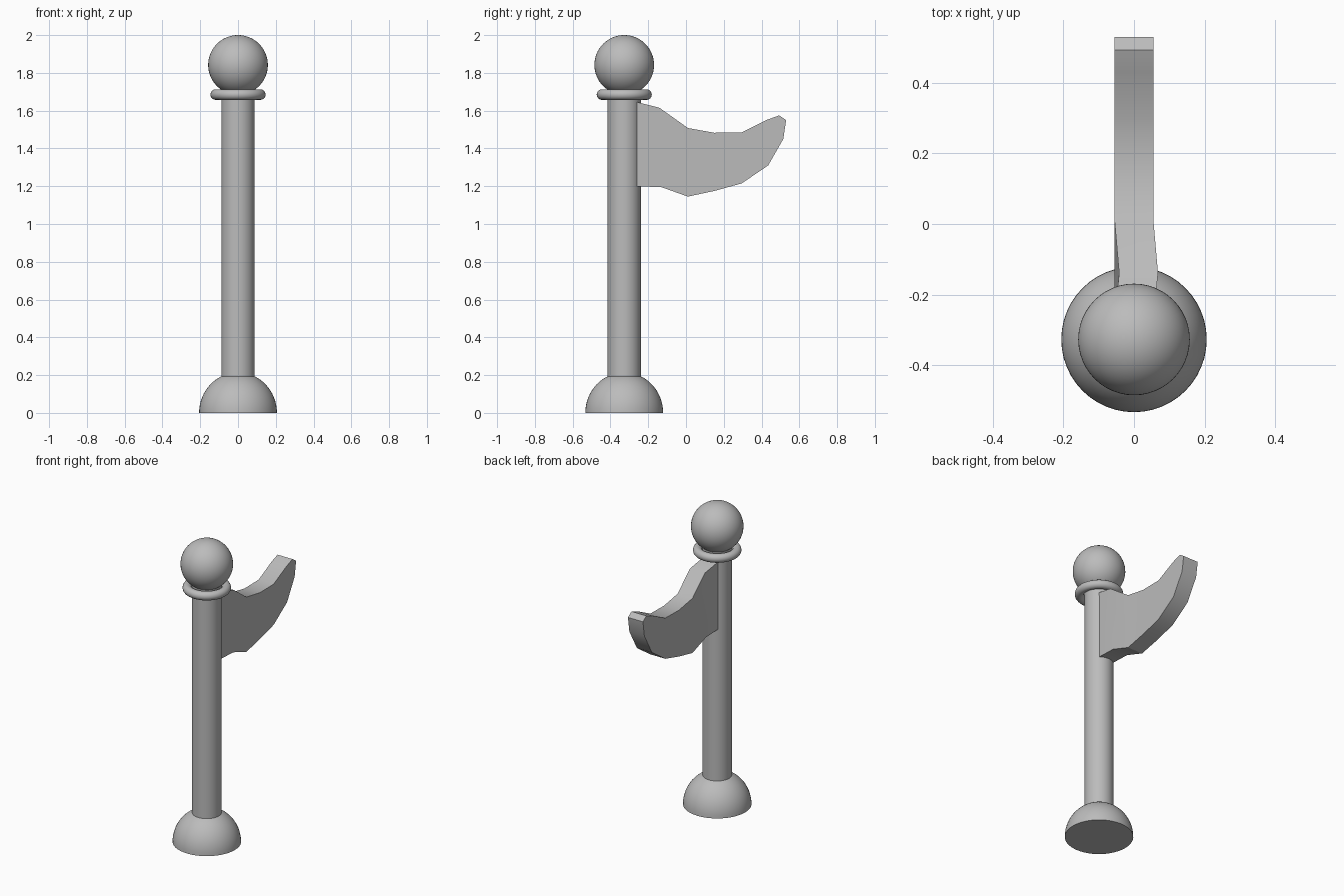
import bpy, bmesh, math

cube = bpy.data.objects.get("Cube")
if cube:
    bpy.data.objects.remove(cube, do_unlink=True)

AXIS_Y = -0.327

grey = bpy.data.materials.new("plain grey")
grey.use_nodes = True
COLOUR = (0.5, 0.5, 0.5, 1)
grey.diffuse_color = COLOUR
grey.node_tree.nodes["Principled BSDF"].inputs["Base Color"].default_value = COLOUR


def finish(obj, name):
    obj.name = obj.data.name = name
    obj.data.materials.append(grey)
    bpy.ops.object.select_all(action="DESELECT")
    obj.select_set(True)
    bpy.context.view_layer.objects.active = obj
    bpy.ops.object.shade_smooth_by_angle(angle=math.radians(30))


def from_bmesh(bm, name):
    bmesh.ops.recalc_face_normals(bm, faces=bm.faces)
    mesh = bpy.data.meshes.new(name)
    bm.to_mesh(mesh)
    bm.free()
    obj = bpy.data.objects.new(name, mesh)
    bpy.context.collection.objects.link(obj)
    finish(obj, name)
    return obj


# Domed base: upper half of a sphere, closed underneath
bm = bmesh.new()
bmesh.ops.create_uvsphere(bm, u_segments=48, v_segments=32, radius=0.206)
cut = bmesh.ops.bisect_plane(bm, geom=bm.verts[:] + bm.edges[:] + bm.faces[:], dist=1e-5,
                             plane_co=(0, 0, 0), plane_no=(0, 0, 1), clear_inner=True)
bmesh.ops.holes_fill(bm, edges=[e for e in bm.edges if e.is_boundary])
bmesh.ops.scale(bm, vec=(1, 1, 1.04), verts=bm.verts)
base = from_bmesh(bm, "domed_base")
base.location.y = AXIS_Y

# Pole
bpy.ops.mesh.primitive_cylinder_add(vertices=48, radius=0.088, depth=1.6,
                                    location=(0, AXIS_Y, 0.95))
finish(bpy.context.object, "pole")

# Collar ring
bpy.ops.mesh.primitive_torus_add(major_segments=48, minor_segments=16, major_radius=0.118,
                                 minor_radius=0.028, location=(0, AXIS_Y, 1.685))
finish(bpy.context.object, "collar_ring")

# Ball finial
bpy.ops.mesh.primitive_uv_sphere_add(segments=48, ring_count=32, radius=0.158,
                                     location=(0, AXIS_Y, 1.842))
finish(bpy.context.object, "ball_finial")

# Waving flag: side outline extruded across, with one top corner leaning left
outline = [(-0.27, 1.648), (-0.14, 1.615), (0.01, 1.508), (0.15, 1.483), (0.295, 1.485),
           (0.43, 1.552), (0.493, 1.575), (0.53, 1.55), (0.515, 1.45), (0.435, 1.31),
           (0.295, 1.215), (0.15, 1.175), (0.01, 1.145), (-0.13, 1.195), (-0.27, 1.2)]
LEAN = {1: 0.013}
bm = bmesh.new()
rings = [[bm.verts.new((x + LEAN.get(i, 0), y, z)) for i, (y, z) in enumerate(outline)]
         for x in (-0.055, 0.055)]
count = len(outline)
for i in range(count):
    j = (i + 1) % count
    bm.faces.new((rings[0][i], rings[0][j], rings[1][j], rings[1][i]))
# Side panels as vertical strips between the top and bottom edges
for ring in rings:
    for i in range(count // 2):
        corners = [ring[i], ring[i + 1], ring[count - 2 - i], ring[count - 1 - i]]
        bm.faces.new(list(dict.fromkeys(corners)))
from_bmesh(bm, "flag")
